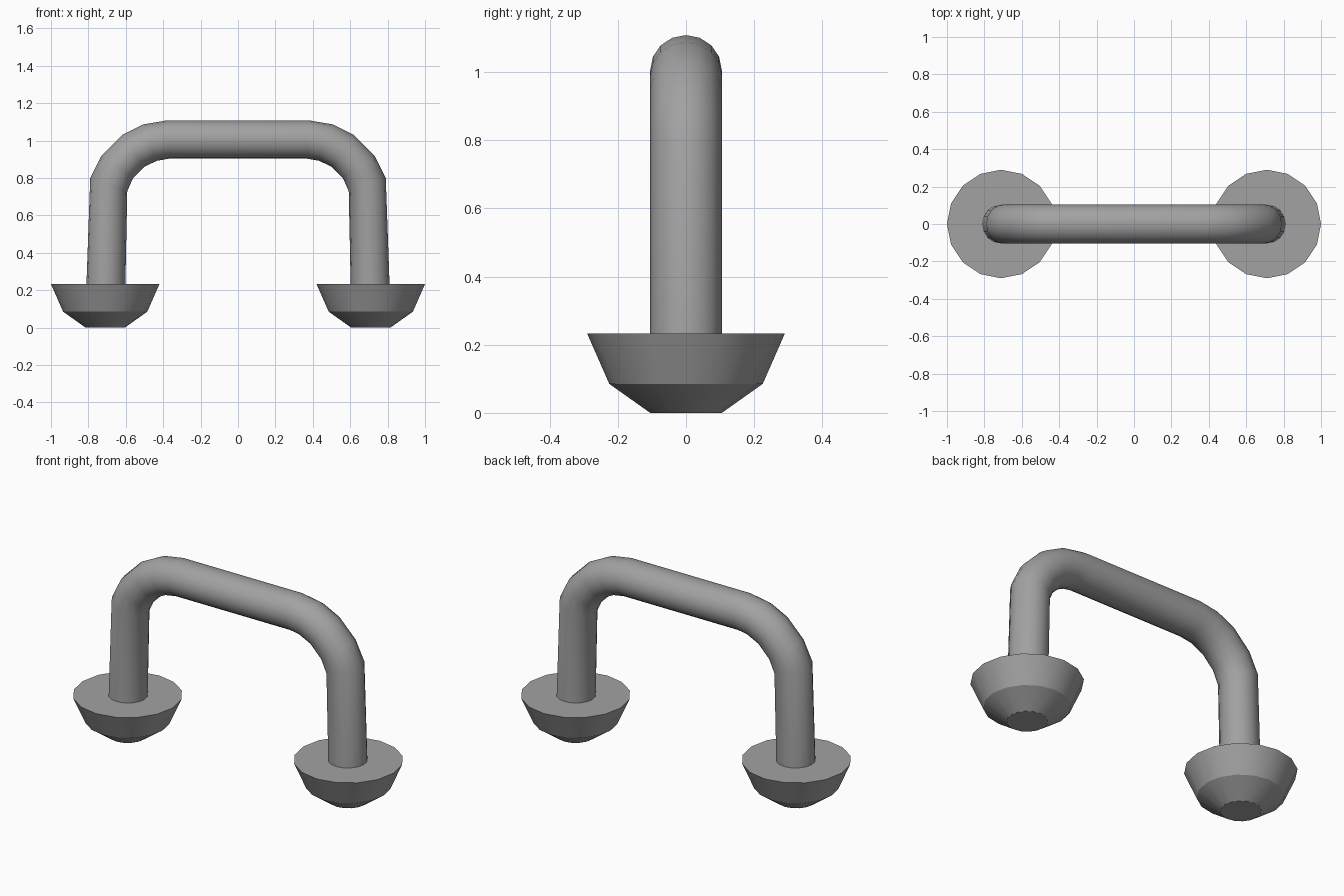
import bpy, bmesh, math

if "Cube" in bpy.data.objects:
    bpy.data.objects.remove(bpy.data.objects["Cube"], do_unlink=True)

SIDES = 16
TUBE_R = 0.105
FOOT_X = 0.71

grey = bpy.data.materials.new("plain grey")
grey.use_nodes = True
colour = (0.36, 0.36, 0.36, 1)
grey.diffuse_color = colour
grey.node_tree.nodes["Principled BSDF"].inputs["Base Color"].default_value = colour


def loft(name, rings):
    """Skin a list of closed point rings and cap both ends."""
    bm = bmesh.new()
    loops = [[bm.verts.new(p) for p in ring] for ring in rings]
    for a, b in zip(loops, loops[1:]):
        for i in range(SIDES):
            j = (i + 1) % SIDES
            bm.faces.new((a[i], a[j], b[j], b[i]))
    bm.faces.new(loops[0])
    bm.faces.new(loops[-1])
    bmesh.ops.recalc_face_normals(bm, faces=bm.faces)
    mesh = bpy.data.meshes.new(name)
    bm.to_mesh(mesh)
    bm.free()
    mesh.materials.append(grey)
    obj = bpy.data.objects.new(name, mesh)
    bpy.context.collection.objects.link(obj)
    bpy.ops.object.select_all(action="DESELECT")
    obj.select_set(True)
    bpy.context.view_layer.objects.active = obj
    bpy.ops.object.shade_smooth_by_angle(angle=math.radians(30))
    return obj


ANGLES = [2 * math.pi * i / SIDES for i in range(SIDES)]


def tube_ring(outer, inner):
    """Mitred cross-section spanning an outer and an inner outline point (x, z)."""
    cx, cz = (outer[0] + inner[0]) / 2, (outer[1] + inner[1]) / 2
    hx, hz = (outer[0] - inner[0]) / 2, (outer[1] - inner[1]) / 2
    return [(cx + hx * math.cos(a), TUBE_R * math.sin(a), cz + hz * math.cos(a))
            for a in ANGLES]


# Bent bar: outer/inner outline pairs from the right foot to the middle
half = [((-0.815, 0.10), (-0.605, 0.10)),
        ((-0.79, 0.80), (-0.592, 0.73)),
        ((-0.73, 0.92), (-0.562, 0.797)),
        ((-0.62, 1.03), (-0.50, 0.86)),
        ((-0.505, 1.087), (-0.434, 0.892)),
        ((-0.38, 1.108), (-0.37, 0.903))]
mirrored = [((-o[0], o[1]), (-i[0], i[1])) for o, i in reversed(half)]
loft("handle_bar", [tube_ring(o, i) for o, i in half + mirrored])

# Flared feet: radius and height of each ring
foot_profile = [(0.105, 0.0), (0.225, 0.085), (0.29, 0.233)]
for side, x in (("left", FOOT_X), ("right", -FOOT_X)):
    loft(side + "_foot",
         [[(x + r * math.cos(a), r * math.sin(a), z) for a in ANGLES]
          for r, z in foot_profile])
